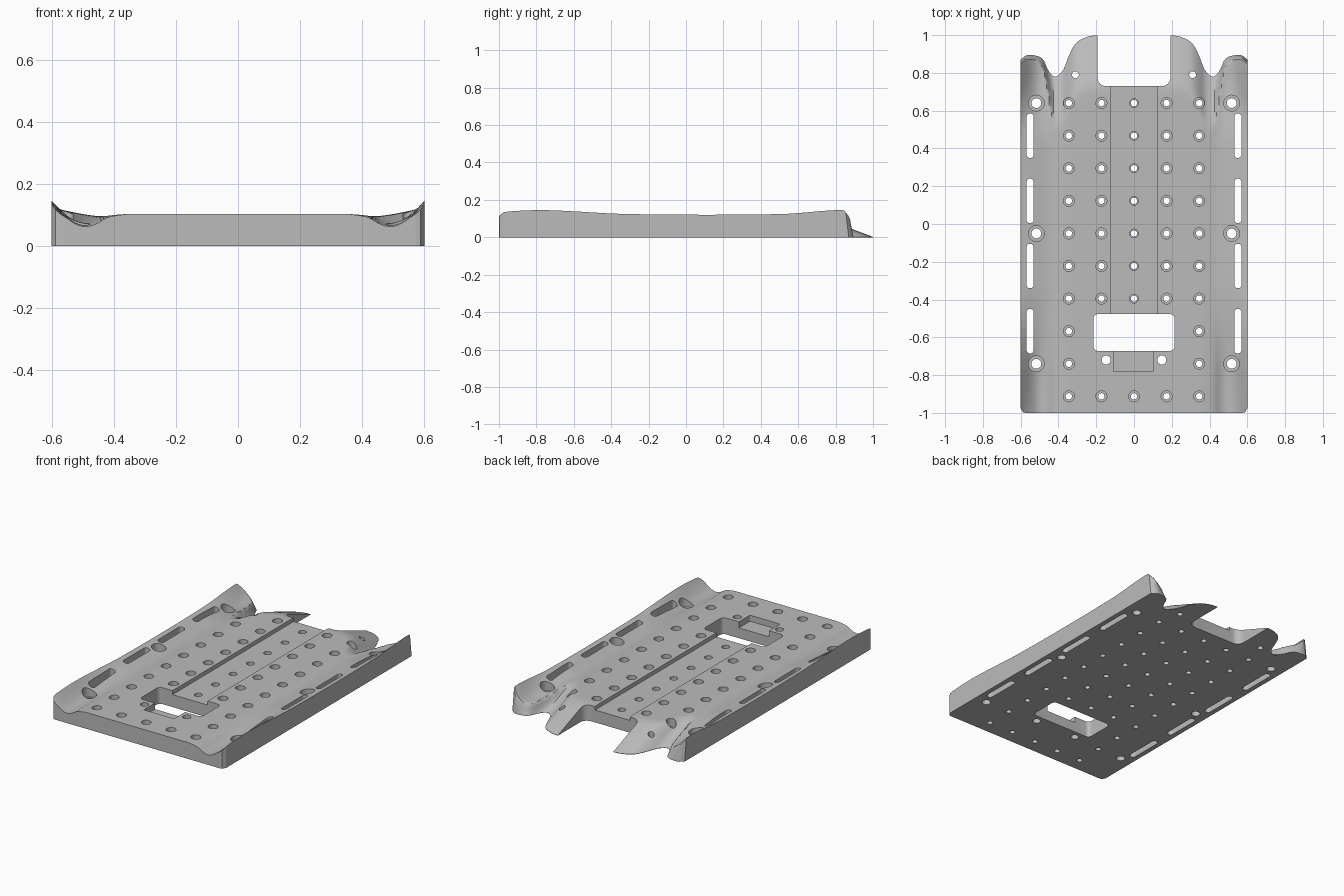
import bpy, bmesh, math

if "Cube" in bpy.data.objects:
    bpy.data.objects.remove(bpy.data.objects["Cube"])

grey = bpy.data.materials.new("plate grey")
grey.diffuse_color = (0.5, 0.5, 0.5, 1)
grey.use_nodes = True
grey.node_tree.nodes["Principled BSDF"].inputs["Base Color"].default_value = grey.diffuse_color


def curve(points, x):
    """Smooth curve through (x, value) points."""
    if x <= points[0][0]:
        return points[0][1]
    if x >= points[-1][0]:
        return points[-1][1]
    slopes = []
    for i in range(len(points)):
        a, b = points[max(i - 1, 0)], points[min(i + 1, len(points) - 1)]
        slopes.append((b[1] - a[1]) / (b[0] - a[0]))
    i = max(k for k in range(len(points) - 1) if points[k][0] <= x)
    (x0, v0), (x1, v1) = points[i], points[i + 1]
    d = x1 - x0
    t = (x - x0) / d
    return ((2*t**3 - 3*t*t + 1) * v0 + (t**3 - 2*t*t + t) * d * slopes[i]
            + (3*t*t - 2*t**3) * v1 + (t**3 - t*t) * d * slopes[i + 1])


def step(a, b, x):
    t = min(1, max(0, (x - a) / (b - a)))
    return t * t * (3 - 2 * t)


def soft_min(a, b, k=0.015):
    h = max(k - abs(a - b), 0) / k
    return min(a, b) - h * h * k / 4


# Rear outline, side rim height and gutter shapes
REAR = [(0.19, 1.0), (0.25, 0.99), (0.31, 0.955), (0.345, 0.89), (0.375, 0.815),
        (0.42, 0.78), (0.455, 0.815), (0.48, 0.87), (0.515, 0.89), (0.57, 0.893), (0.6, 0.87)]
RIM = [(-1, 0.128), (-0.95, 0.138), (-0.75, 0.145), (-0.3, 0.124), (0.5, 0.124),
       (0.8, 0.145), (0.9, 0.14)]
DEEP = [(0.36, 0.103), (0.42, 0.092), (0.46, 0.07), (0.495, 0.063), (0.53, 0.075),
        (0.565, 0.104), (0.6, 0.142)]
SHALLOW = [(0.36, 0.103), (0.40, 0.1), (0.44, 0.096), (0.5, 0.103), (0.6, 0.124)]


def height(x, y, rear):
    x = abs(x)
    deep = step(-0.3, -0.9, y) if y < 0 else step(0.4, 0.8, y)
    base = curve(SHALLOW, x) * (1 - deep) + curve(DEEP, x) * deep
    edge = 0.124 * (1 - deep) + 0.142 * deep
    base += (curve(RIM, y) - edge) * step(0.54, 0.6, x)
    slope = 0.38 + 8 * (max(0, x - 0.42) / 0.18) ** 2
    return max(0.002, soft_min(base, slope * (rear - y) + 0.002))


# Deck plate: contoured top, flat underside
COLS, ROWS = 96, 90
bm = bmesh.new()
top, bottom = [], []
for i in range(COLS + 1):
    x = -0.6 + 1.2 * i / COLS
    rear = curve(REAR, abs(x))
    inset = max(0, abs(x) - 0.575)
    front = -1 + 0.025 - math.sqrt(max(0, 0.025 ** 2 - inset ** 2))
    up, low = [], []
    for j in range(ROWS + 1):
        t = 1 - (1 - j / ROWS) ** 1.4
        y = front + (rear - front) * t
        up.append(bm.verts.new((x, y, height(x, y, rear))))
        low.append(bm.verts.new((x, y, 0)))
    top.append(up)
    bottom.append(low)
for i in range(COLS):
    for j in range(ROWS):
        for g in (top, bottom):
            bm.faces.new((g[i][j], g[i+1][j], g[i+1][j+1], g[i][j+1]))
    for j in (0, ROWS):
        bm.faces.new((top[i][j], top[i+1][j], bottom[i+1][j], bottom[i][j]))
for j in range(ROWS):
    for i in (0, COLS):
        bm.faces.new((top[i][j], top[i][j+1], bottom[i][j+1], bottom[i][j]))


def finish(bm, name):
    bmesh.ops.recalc_face_normals(bm, faces=bm.faces)
    me = bpy.data.meshes.new(name)
    bm.to_mesh(me)
    bm.free()
    me.materials.append(grey)
    ob = bpy.data.objects.new(name, me)
    bpy.context.collection.objects.link(ob)
    return ob


plate = finish(bm, "deck_plate")


def rounded(x0, x1, y0, y1, r, n=6):
    """Outline of a rectangle with rounded corners."""
    pts = []
    corners = ((x1 - r, y1 - r), (x0 + r, y1 - r), (x0 + r, y0 + r), (x1 - r, y0 + r))
    for k, (cx, cy) in enumerate(corners):
        for s in range(n + 1):
            a = math.pi / 2 * (k + s / n)
            pts.append((cx + r * math.cos(a), cy + r * math.sin(a)))
    return pts


def stack(bm, rings):
    """Closed solid through (outline, z) rings."""
    loops = [[bm.verts.new((x, y, z)) for x, y in pts] for pts, z in rings]
    for a, b in zip(loops, loops[1:]):
        for k in range(len(a)):
            m = (k + 1) % len(a)
            bm.faces.new((a[k], a[m], b[m], b[k]))
    bm.faces.new(loops[0])
    bm.faces.new(loops[-1])


def cut(bm, name):
    cutter = finish(bm, name)
    cutter.hide_render = True
    mod = plate.modifiers.new(name, "BOOLEAN")
    mod.operation = "DIFFERENCE"
    mod.solver = "EXACT"
    mod.object = cutter
    bpy.context.view_layer.objects.active = plate
    bpy.ops.object.modifier_apply(modifier=name)
    bpy.data.objects.remove(cutter)


# Rear notch, centre channel, window and pocket
for name, box, r, z0 in (
        ("rear_notch", (-0.193, 0.193, 0.73, 1.2), 0.045, -0.1),
        ("centre_channel", (-0.122, 0.122, -0.52, 0.85), 0.004, 0.078),
        ("window", (-0.215, 0.215, -0.672, -0.477), 0.025, -0.1),
        ("pocket", (-0.108, 0.102, -0.782, -0.6), 0.005, 0.065)):
    bm = bmesh.new()
    pts = rounded(*box, r)
    stack(bm, [(pts, z0), (pts, 0.3)])
    cut(bm, name)


def circle(x, y, r, n=20):
    return [(x + r * math.cos(2 * math.pi * k / n), y + r * math.sin(2 * math.pi * k / n))
            for k in range(n)]


def drill(bm, x, y, r, outer=None, floor=0.05):
    """Through hole, optionally with a wider upper bore."""
    rings = [(circle(x, y, r), -0.1)]
    if outer:
        rings += [(circle(x, y, r), floor), (circle(x, y, outer), floor)]
    stack(bm, rings + [(circle(x, y, outer or r), 0.3)])


# Hole grid, side mounting holes and edge slots
bm = bmesh.new()
for row in range(10):
    y = 0.64 - 0.1725 * row
    for col in (-2, -1, 0, 1, 2):
        if row in (7, 8) and abs(col) < 2:
            continue
        drill(bm, 0.1725 * col, y, 0.017, 0.023 if col == 0 and row < 9 else 0.029)
for s in (-1, 1):
    for y in (0.64, -0.05, -0.74):
        drill(bm, s * 0.517, y, 0.026, 0.042, 0.04)
    drill(bm, s * 0.147, -0.72, 0.024)
    drill(bm, s * 0.31, 0.79, 0.018)
    for k in range(4):
        y = 0.35 - 0.345 * k
        pts = rounded(s * 0.55 - 0.019, s * 0.55 + 0.019, y, y + 0.235, 0.0175)
        stack(bm, [(pts, -0.1), (pts, 0.3)])
cut(bm, "holes")

bpy.ops.object.select_all(action="DESELECT")
plate.select_set(True)
bpy.context.view_layer.objects.active = plate
bpy.ops.object.shade_smooth_by_angle(angle=math.radians(30))
